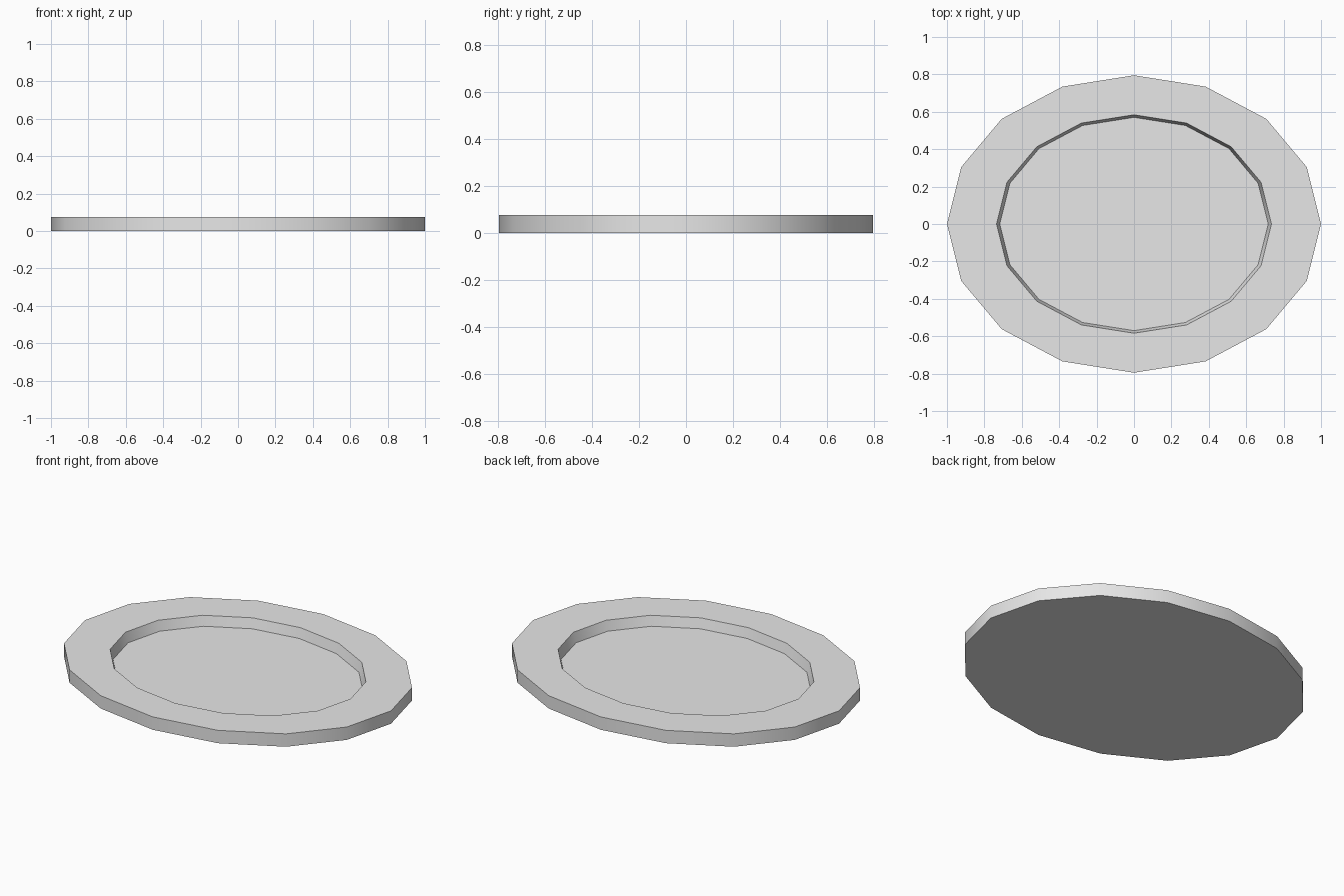
import bpy
import bmesh
from math import cos, sin, pi, radians

cube = bpy.data.objects.get("Cube")
if cube:
    bpy.data.objects.remove(cube, do_unlink=True)

SIDES = 16
HEIGHT = 0.076
FLOOR = 0.018

grey = bpy.data.materials.new("light_grey")
grey.use_nodes = True
colour = (0.8, 0.8, 0.8, 1.0)
grey.diffuse_color = colour
grey.node_tree.nodes["Principled BSDF"].inputs["Base Color"].default_value = colour


def oval_ring(bm, rx, ry, z):
    """Add one oval loop of vertices."""
    return [bm.verts.new((rx * cos(2 * pi * i / SIDES), ry * sin(2 * pi * i / SIDES), z))
            for i in range(SIDES)]


# Oval plate: outer wall, flat rim, sloped inner wall and recessed floor
bm = bmesh.new()
profile = [(1.0, 0.795, 0.0), (1.0, 0.795, HEIGHT),
           (0.735, 0.584, HEIGHT), (0.718, 0.57, FLOOR)]
rings = [oval_ring(bm, *p) for p in profile]
for low, high in zip(rings, rings[1:]):
    for i in range(SIDES):
        j = (i + 1) % SIDES
        bm.faces.new((low[i], low[j], high[j], high[i]))
bm.faces.new(rings[0][::-1])
bm.faces.new(rings[-1])
bmesh.ops.recalc_face_normals(bm, faces=bm.faces)

mesh = bpy.data.meshes.new("oval_plate")
bm.to_mesh(mesh)
bm.free()
mesh.materials.append(grey)
plate = bpy.data.objects.new("oval_plate", mesh)
bpy.context.collection.objects.link(plate)

# Smooth walls with crisp rim edges
bpy.ops.object.select_all(action="DESELECT")
plate.select_set(True)
bpy.context.view_layer.objects.active = plate
bpy.ops.object.shade_smooth_by_angle(angle=radians(30))
